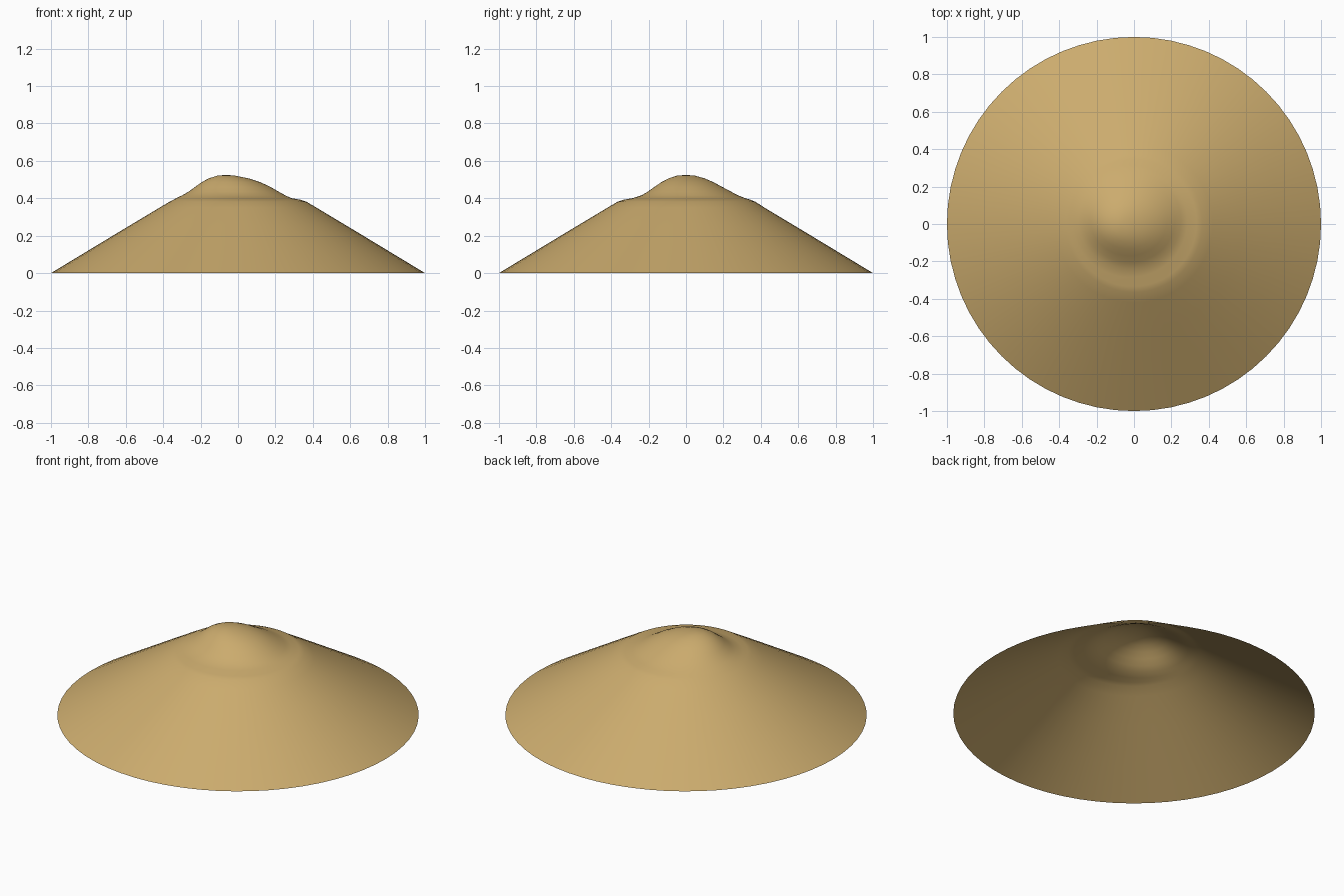
import bpy, bmesh, math

if "Cube" in bpy.data.objects:
    bpy.data.objects.remove(bpy.data.objects["Cube"])

SIDES = 64

straw = bpy.data.materials.new("tan straw")
straw.diffuse_color = (0.60, 0.41, 0.155, 1)
straw.use_nodes = True
straw.node_tree.nodes["Principled BSDF"].inputs["Base Color"].default_value = straw.diffuse_color

# Rings of the open shell: x min, x max, y min, y max, z (crown leans to -x)
rings = [
    (-1.00, 1.00, -1.00, 1.00, 0.000),
    (-0.79, 0.79, -0.79, 0.79, 0.127),
    (-0.58, 0.58, -0.58, 0.58, 0.254),
    (-0.42, 0.42, -0.42, 0.42, 0.350),
    (-0.365, 0.365, -0.365, 0.37, 0.382),
    (-0.345, 0.335, -0.335, 0.345, 0.392),
    (-0.330, 0.285, -0.285, 0.315, 0.401),
    (-0.298, 0.252, -0.238, 0.278, 0.416),
    (-0.265, 0.218, -0.205, 0.242, 0.435),
    (-0.230, 0.175, -0.170, 0.195, 0.460),
    (-0.195, 0.120, -0.132, 0.147, 0.486),
    (-0.155, 0.055, -0.092, 0.098, 0.507),
    (-0.110, -0.015, -0.048, 0.048, 0.521),
]

bm = bmesh.new()
loops = []
for x0, x1, y0, y1, z in rings:
    cx, cy, rx, ry = (x0 + x1) / 2, (y0 + y1) / 2, (x1 - x0) / 2, (y1 - y0) / 2
    loops.append([bm.verts.new((cx + rx * math.cos(2 * math.pi * i / SIDES),
                                cy + ry * math.sin(2 * math.pi * i / SIDES), z))
                  for i in range(SIDES)])
for a, b in zip(loops, loops[1:]):
    for i in range(SIDES):
        j = (i + 1) % SIDES
        bm.faces.new((a[i], a[j], b[j], b[i]))

# Rounded tip
tip = bm.verts.new((-0.064, 0, 0.525))
for i in range(SIDES):
    bm.faces.new((loops[-1][i], loops[-1][(i + 1) % SIDES], tip))
for f in bm.faces:
    f.smooth = True

mesh = bpy.data.meshes.new("conical_hat")
bm.to_mesh(mesh)
bm.free()
mesh.materials.append(straw)
hat = bpy.data.objects.new("conical_hat", mesh)
bpy.context.collection.objects.link(hat)
